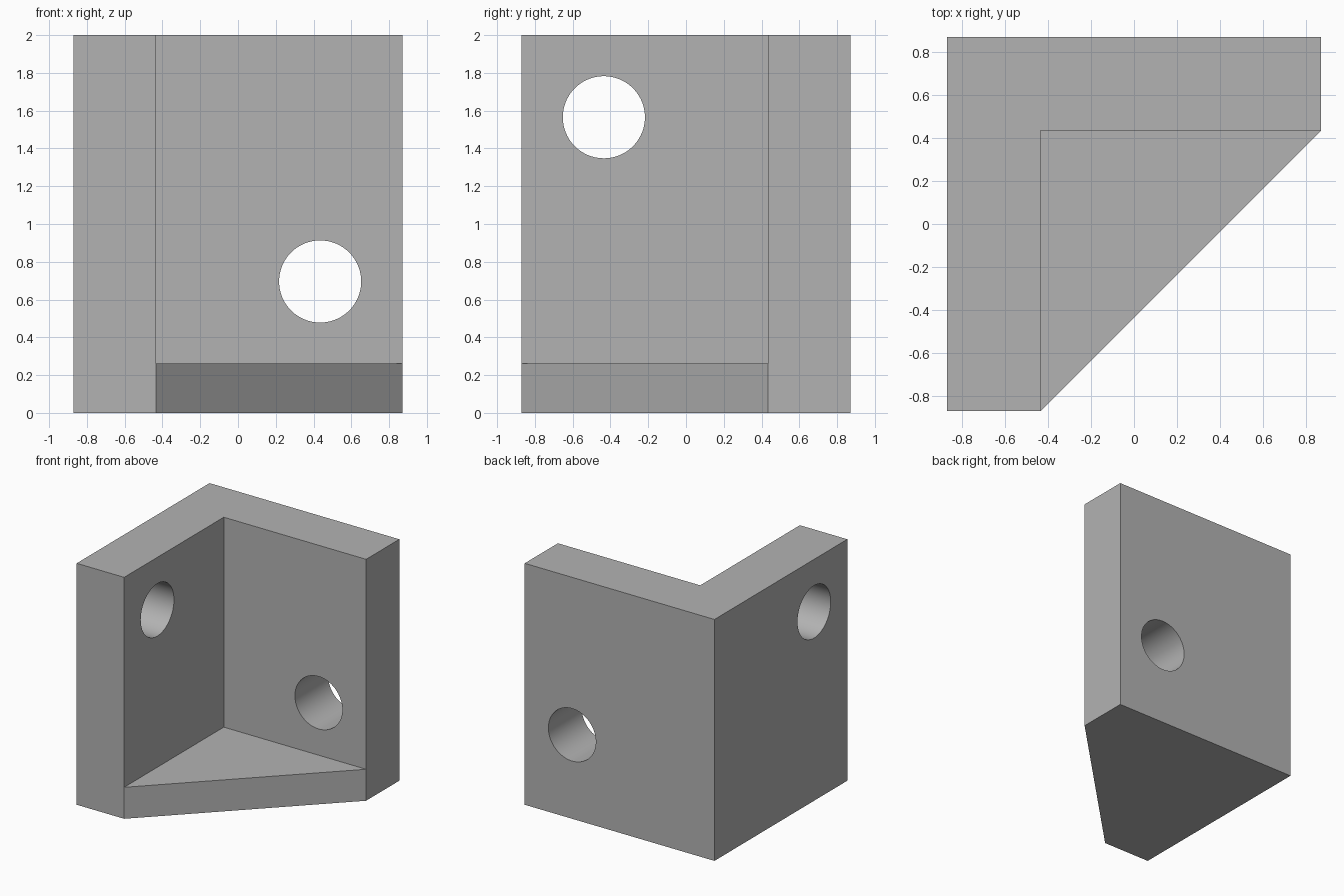
import bpy, bmesh, math

if "Cube" in bpy.data.objects:
    bpy.data.objects.remove(bpy.data.objects["Cube"], do_unlink=True)

U = 2 / 23              # base unit of the part
HALF = 10 * U           # half the footprint
INNER = 5 * U           # inner wall planes, also the wall thickness
FLOOR = 3 * U
TOP = 2.0

grey = bpy.data.materials.new("plain grey")
grey.use_nodes = True
grey.diffuse_color = (0.45, 0.45, 0.45, 1)
grey.node_tree.nodes["Principled BSDF"].inputs["Base Color"].default_value = (0.45, 0.45, 0.45, 1)

# Outline corners, counter-clockwise, and the inside corner of the walls
outline = [(-HALF, -HALF), (-INNER, -HALF), (HALF, INNER), (HALF, HALF), (-HALF, HALF)]
corner = (-INNER, INNER)
walls = outline[:2] + [corner] + outline[2:]

bm = bmesh.new()


def face(points):
    return bm.faces.new([bm.verts.new(p) for p in points])


def sides(profile, z0, z1):
    for a, b in zip(profile, profile[1:] + profile[:1]):
        face([(*a, z0), (*b, z0), (*b, z1), (*a, z1)])


# Corner floor and the two upright walls as one welded solid
sides(outline, 0, FLOOR)
sides(walls, FLOOR, TOP)
face([(*p, 0) for p in reversed(outline)])
face([(*p, FLOOR) for p in (outline[1], outline[2], corner)])
face([(*p, TOP) for p in walls])
bmesh.ops.remove_doubles(bm, verts=bm.verts, dist=0.0001)
bmesh.ops.dissolve_limit(bm, angle_limit=0.01, verts=bm.verts, edges=bm.edges)
bmesh.ops.recalc_face_normals(bm, faces=bm.faces)

mesh = bpy.data.meshes.new("corner_bracket")
bm.to_mesh(mesh)
bm.free()
mesh.materials.append(grey)
bracket = bpy.data.objects.new("corner_bracket", mesh)
bpy.context.collection.objects.link(bracket)


# Round through holes
def drill(name, location, rotation):
    bpy.ops.mesh.primitive_cylinder_add(vertices=96, radius=2.5 * U, depth=3 * INNER,
                                        location=location, rotation=rotation)
    cutter = bpy.context.object
    cutter.name = name
    cutter.hide_render = True
    cutter.data.materials.append(grey)
    mod = bracket.modifiers.new(name, "BOOLEAN")
    mod.operation = "DIFFERENCE"
    mod.solver = "EXACT"
    mod.object = cutter
    bpy.context.view_layer.objects.active = bracket
    bpy.ops.object.modifier_apply(modifier=name)
    bpy.data.objects.remove(cutter, do_unlink=True)


drill("back_wall_hole", (INNER, HALF - INNER / 2, 8 * U), (math.pi / 2, 0, 0))
drill("right_wall_hole", (-HALF + INNER / 2, -INNER, 18 * U), (0, math.pi / 2, 0))

# Smooth hole walls, crisp edges elsewhere
bpy.ops.object.select_all(action="DESELECT")
bracket.select_set(True)
bpy.context.view_layer.objects.active = bracket
bpy.ops.object.shade_smooth_by_angle(angle=math.radians(30))
